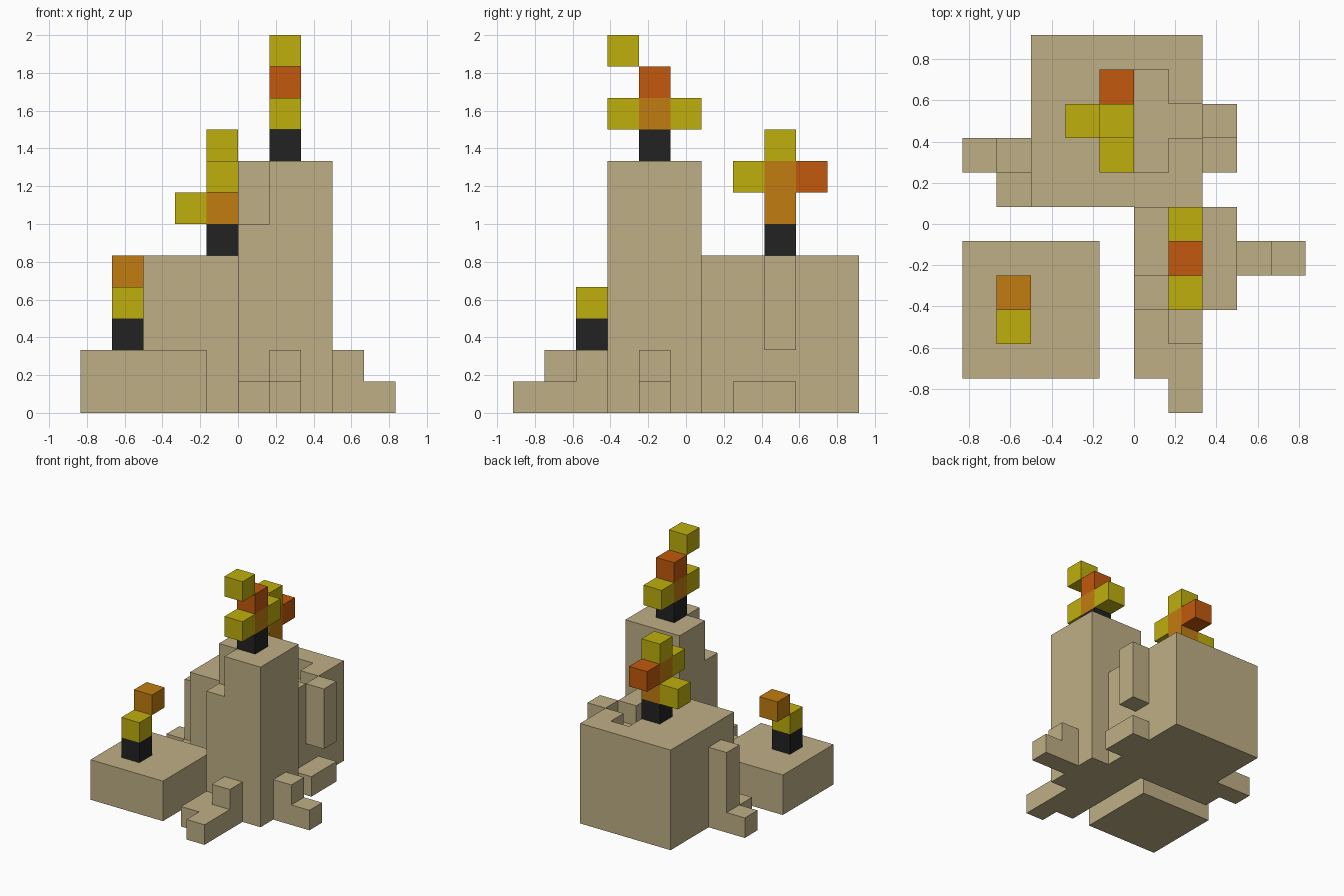
import bpy
import bmesh

if "Cube" in bpy.data.objects:
    bpy.data.objects.remove(bpy.data.objects["Cube"], do_unlink=True)

U = 1 / 6  # size of one block


def material(name, rgb):
    m = bpy.data.materials.new(name)
    m.use_nodes = True
    m.diffuse_color = (*rgb, 1)
    bsdf = next(n for n in m.node_tree.nodes if n.type == 'BSDF_PRINCIPLED')
    bsdf.inputs["Base Color"].default_value = (*rgb, 1)
    bsdf.inputs["Roughness"].default_value = 0.8
    return m


WAX = material("tan wax", (0.521, 0.429, 0.238))
BLACK = material("black wick", (0.016, 0.016, 0.016))
YELLOW = material("yellow flame", (0.521, 0.429, 0.004))
ORANGE = material("orange flame", (0.533, 0.202, 0.005))
RED = material("deep orange flame", (0.539, 0.100, 0.004))


def box(name, lo, hi, mat):
    """Axis-aligned box between two corners, in block units."""
    bm = bmesh.new()
    bmesh.ops.create_cube(bm, size=1)
    for v in bm.verts:
        v.co = [U * (hi[i] if v.co[i] > 0 else lo[i]) for i in range(3)]
    mesh = bpy.data.meshes.new(name)
    bm.to_mesh(mesh)
    bm.free()
    mesh.materials.append(mat)
    ob = bpy.data.objects.new(name, mesh)
    bpy.context.collection.objects.link(ob)
    return ob


def block(name, x, y, z, mat):
    """Single block from its lower corner."""
    return box(name, (x, y, z), (x + 1, y + 1, z + 1), mat)


def carve(body, lo, hi):
    """Cut a box-shaped hollow out of a body."""
    cutter = box(body.name + "_cutter", lo, hi, WAX)
    cutter.hide_render = True
    mod = body.modifiers.new("carve", 'BOOLEAN')
    mod.operation = 'DIFFERENCE'
    mod.solver = 'EXACT'
    mod.object = cutter
    bpy.context.view_layer.objects.active = body
    bpy.ops.object.modifier_apply(modifier=mod.name)
    bpy.data.objects.remove(cutter, do_unlink=True)


# Candle bodies
box("short_candle", (-5, -4.5, 0), (-1, -0.5, 2), WAX)
tall = box("tall_candle", (0, -2.5, 0), (3, 0.5, 8), WAX)
carve(tall, (-1, -3.5, 6), (1, -1.5, 9))             # melted corner
medium = box("medium_candle", (-3, 0.5, 0), (2, 5.5, 5), WAX)
carve(medium, (0, 1.5, 4), (1, 4.5, 6))              # melted pool
carve(medium, (0.5, 2.5, 4), (2.5, 3.5, 6))          # pouring channel

# Wax drips and puddles
drips = {
    "tall_front_drip": ((1, -3.5, 0), (2, -2.5, 2)),
    "tall_front_puddle": ((1, -5.5, 0), (2, -3.5, 1)),
    "tall_front_side_puddle": ((0, -4.5, 0), (1, -2.5, 1)),
    "tall_left_drip": ((3, -1.5, 0), (4, -0.5, 2)),
    "tall_left_puddle": ((4, -1.5, 0), (5, -0.5, 1)),
    "medium_left_drip": ((2, 2.5, 2), (3, 3.5, 5)),
    "medium_left_puddle": ((2, 1.5, 0), (3, 3.5, 1)),
    "medium_right_drip": ((-4, 1.5, 0), (-3, 2.5, 4)),
    "medium_right_puddle": ((-5, 1.5, 0), (-4, 2.5, 1)),
    "medium_right_side_puddle": ((-4, 0.5, 0), (-3, 1.5, 1)),
}
for name, (lo, hi) in drips.items():
    box(name, lo, hi, WAX)

# Wicks and flames: block offsets from each wick
flames = {
    "short": ((-4, -3.5, 2), [(0, 0, 1, YELLOW), (0, 1, 2, ORANGE)]),
    "tall": ((1, -1.5, 8), [(0, 0, 1, ORANGE), (0, -1, 1, YELLOW), (0, 1, 1, YELLOW),
                            (0, 0, 2, RED), (0, -1, 3, YELLOW)]),
    "medium": ((-1, 2.5, 5), [(0, 0, 1, ORANGE), (-1, 0, 1, YELLOW), (0, 0, 2, ORANGE),
                              (0, -1, 2, YELLOW), (0, 1, 2, RED), (0, 0, 3, YELLOW)]),
}
for name, ((x, y, z), parts) in flames.items():
    block(name + "_wick", x, y, z, BLACK)
    for i, (dx, dy, dz, mat) in enumerate(parts, 1):
        block(f"{name}_flame_{i}", x + dx, y + dy, z + dz, mat)
